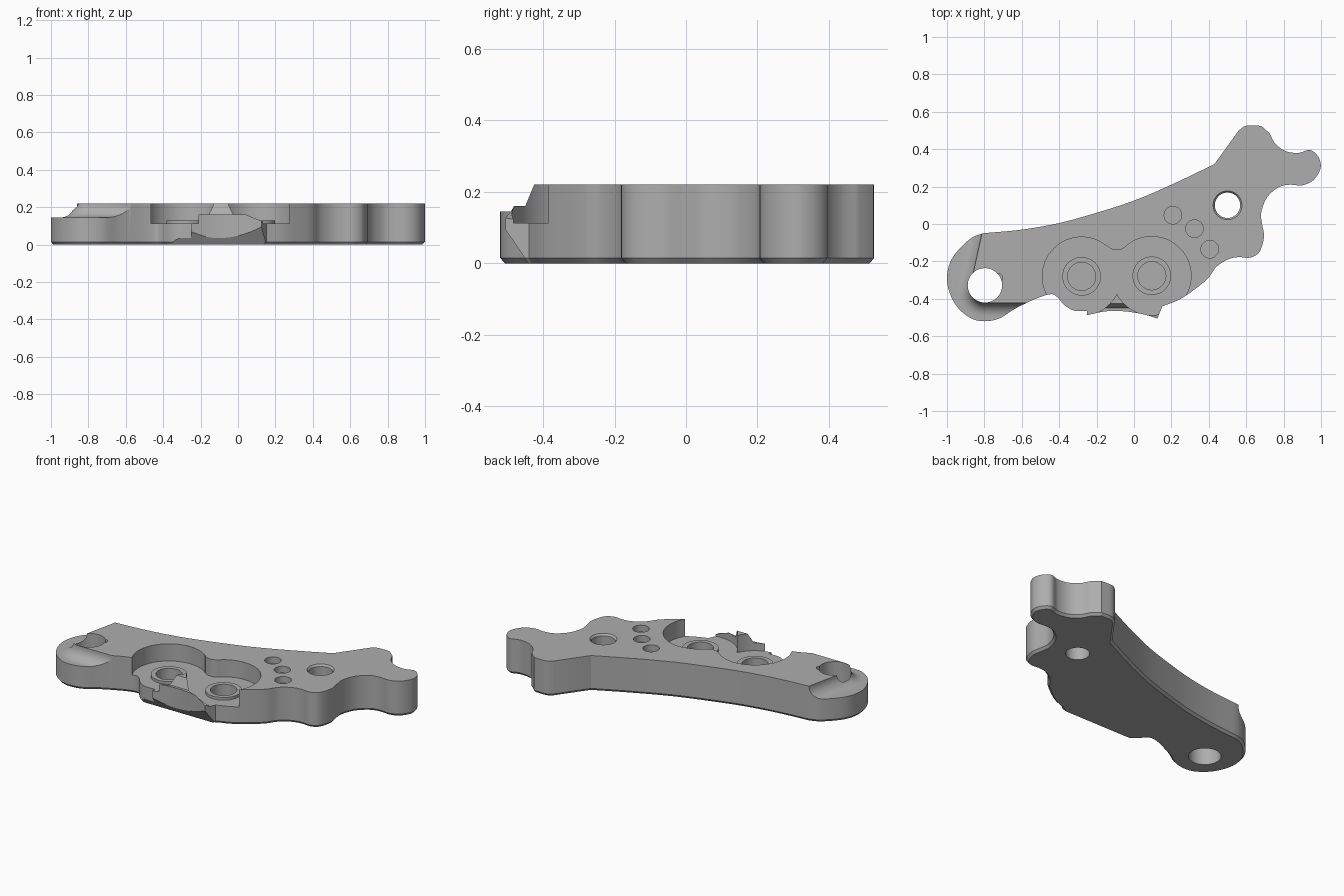
import bpy
import bmesh
import math
from mathutils import Vector

if "Cube" in bpy.data.objects:
    bpy.data.objects.remove(bpy.data.objects["Cube"], do_unlink=True)

HEIGHT = 0.22
FLOOR = 0.113
TOP = 0.3          # cutters reach above the plate

metal = bpy.data.materials.new("machined grey")
metal.use_nodes = True
grey = (0.42, 0.42, 0.42, 1)
metal.diffuse_color = grey
metal.node_tree.nodes["Principled BSDF"].inputs["Base Color"].default_value = grey


def loft(name, rings):
    """Closed solid skinned through rings of equal length, capped at both ends."""
    bm = bmesh.new()
    loops = [[bm.verts.new(p) for p in ring] for ring in rings]
    for low, high in zip(loops, loops[1:]):
        for i in range(len(low)):
            j = (i + 1) % len(low)
            bm.faces.new((low[i], low[j], high[j], high[i]))
    bm.faces.new(loops[0][::-1])
    bm.faces.new(loops[-1])
    bmesh.ops.recalc_face_normals(bm, faces=bm.faces)
    mesh = bpy.data.meshes.new(name)
    bm.to_mesh(mesh)
    bm.free()
    mesh.materials.append(metal)
    obj = bpy.data.objects.new(name, mesh)
    bpy.context.collection.objects.link(obj)
    return obj


def prism(name, outline, z0, z1):
    return loft(name, [[(x, y, z) for x, y in outline] for z in (z0, z1)])


def arc(cx, cy, r, start=0, end=360, n=48):
    step = (end - start) / n
    angles = [math.radians(start + step * i) for i in range(n if end - start == 360 else n + 1)]
    return [(cx + r * math.cos(a), cy + r * math.sin(a)) for a in angles]


def drill(cx, cy, r, z0, z1=TOP):
    cut(prism("drill", arc(cx, cy, r), z0, z1))


def combine(tool, operation):
    mod = plate.modifiers.new(tool.name, "BOOLEAN")
    mod.operation = operation
    mod.solver = "EXACT"
    mod.object = tool
    bpy.context.view_layer.objects.active = plate
    bpy.ops.object.modifier_apply(modifier=mod.name)
    bpy.data.objects.remove(tool, do_unlink=True)


def cut(tool):
    combine(tool, "DIFFERENCE")


def smooth_run(points, n=5):
    """Smooth curve through the points; the last point is left to the next run."""
    p = [Vector(q) for q in points]
    p = [2 * p[0] - p[1]] + p + [2 * p[-1] - p[-2]]
    out = []
    for a, b, c, d in zip(p, p[1:], p[2:], p[3:]):
        for k in range(n):
            t = k / n
            out.append(0.5 * (2 * b + (c - a) * t + (2 * a - 5 * b + 4 * c - d) * t ** 2
                              + (3 * b - a - 3 * c + d) * t ** 3))
    return out


def inset(points, amount):
    out = []
    for i, p in enumerate(points):
        t = (points[(i + 1) % len(points)] - points[i - 1]).normalized()
        out.append(p + Vector((-t.y, t.x)) * amount)
    return out


# Plate outline, counter-clockwise, as smooth runs that meet at sharp corners
round_end = [(-.81, -.05), (-.87, -.075), (-.94, -.14), (-.985, -.21), (-1, -.29), (-.985, -.37),
             (-.94, -.45), (-.87, -.505), (-.8, -.52), (-.72, -.505), (-.64, -.455), (-.57, -.42),
             (-.5, -.39), (-.44, -.375), (-.41, -.39)]
pocket_side = [(-.41, -.39), (-.37, -.435), (-.32, -.463), (-.25, -.465)]
tab_left = [(-.25, -.465), (-.25, -.487)]
tab_front = [(-.25, -.487), (-.15, -.467), (-.05, -.467), (.05, -.483), (.125, -.505)]
tab_right = [(.125, -.505), (.152, -.44)]
lower_right = [(.152, -.44), (.25, -.4), (.35, -.33), (.4, -.285), (.44, -.23), (.5, -.19),
               (.56, -.177), (.62, -.18), (.67, -.15), (.695, -.07), (.685, 0), (.68, .06),
               (.71, .14), (.77, .195), (.83, .21), (.9, .207), (.96, .235), (.998, .3),
               (.985, .36), (.94, .396), (.88, .38), (.81, .39), (.755, .43), (.725, .485)]
horn_side = [(.725, .485), (.68, .525)]
horn_top = [(.68, .525), (.6, .525), (.56, .5)]
horn_slope = [(.56, .5), (.43, .32)]
back_edge = [(.43, .32), (.2, .21), (0, .125), (-.2, .06), (-.4, .005), (-.6, -.03), (-.81, -.05)]

outline = []
for run in (round_end, pocket_side, tab_left, tab_front, tab_right, lower_right,
            horn_side, horn_top, horn_slope, back_edge):
    outline += smooth_run(run, 1 if len(run) == 2 else 5)

# Plate body with a small chamfer round the underside
plate = loft("bracket_plate", [
    [(p.x, p.y, z) for p in ring]
    for ring, z in ((inset(outline, 0.013), 0), (outline, 0.015), (outline, HEIGHT))])

# Two-lobed pocket, open at the front, with a rounded waist at the back
lobes = [(-.28, -.28), (.095, -.277)]
for x, y in lobes:
    cut(prism("pocket_lobe", arc(x, y, .21, n=80), FLOOR, TOP))
waist = arc(-.0925, -.071, .069, 222, 318, 12)
cut(prism("pocket_waist", waist + [(-.046, -.25), (-.139, -.25)], FLOOR, TOP))

# Sloped front of the cusp, low lip and falling right end of the tab
front = [(-.425, TOP), (-.425, HEIGHT), (-.45, .16), (-.6, .16), (-.6, TOP)]
cut(loft("cusp_front", [[(x, y, z) for y, z in front] for x in (-.3, .29)]))
ramp = [(.04, .161), (.16, FLOOR), (.26, FLOOR), (.26, TOP), (.04, TOP)]
cut(loft("tab_ramp", [[(x, y, z) for x, z in ramp] for y in (-.6, -.43)]))

# Slanted undercut below the tab
under = [(-.435, -.01), (-.512, .105), (-.6, .105), (-.6, -.01)]
cut(loft("tab_undercut", [[(x, y, z) for y, z in under] for x in (-.4, .165)]))

# Lowered rim round the left end, swept with a concave fillet
path = [Vector(p) for p in [(-.786, .07), (-.875, -.33)]
        + arc(-.8, -.345, .077, 190, 270, 8) + [(-.56, -.422)]]
fillet = [(d, z) for d, z in arc(.07, .215, .07, 180, 270, 8)]
section = [(0, TOP)] + fillet + [(.35, .145), (.35, TOP)]
rings = []
for i, p in enumerate(path):
    t = (path[min(i + 1, len(path) - 1)] - path[max(i - 1, 0)]).normalized()
    side = Vector((t.y, -t.x))
    rings.append([(p.x + side.x * d, p.y + side.y * d, z) for d, z in section])
cut(loft("rim_ledge", rings))

# Pivot hole with its key notch
drill(-.797, -.328, .092, -.1)
drill(-.727, -.29, .025, .13)

# Mounting hole with a countersunk mouth
drill(.5, .1, .068, -.1)
cut(loft("countersink", [[(x, y, z) for x, y in arc(.5, .1, r)]
                         for r, z in ((.066, .205), (.077, HEIGHT), (.077, TOP))]))

# Three shallow dimples
for x, y in ((.208, .047), (.323, -.025), (.405, -.135)):
    drill(x, y, .047, .18)

# Raised bosses with blind bores on the pocket floor
for x, y in lobes:
    combine(prism("boss", arc(x, y, .103), .08, .13), "UNION")
    drill(x, y, .075, .05)

bpy.ops.object.select_all(action="DESELECT")
plate.select_set(True)
bpy.context.view_layer.objects.active = plate
bpy.ops.object.shade_smooth_by_angle(angle=math.radians(28))
